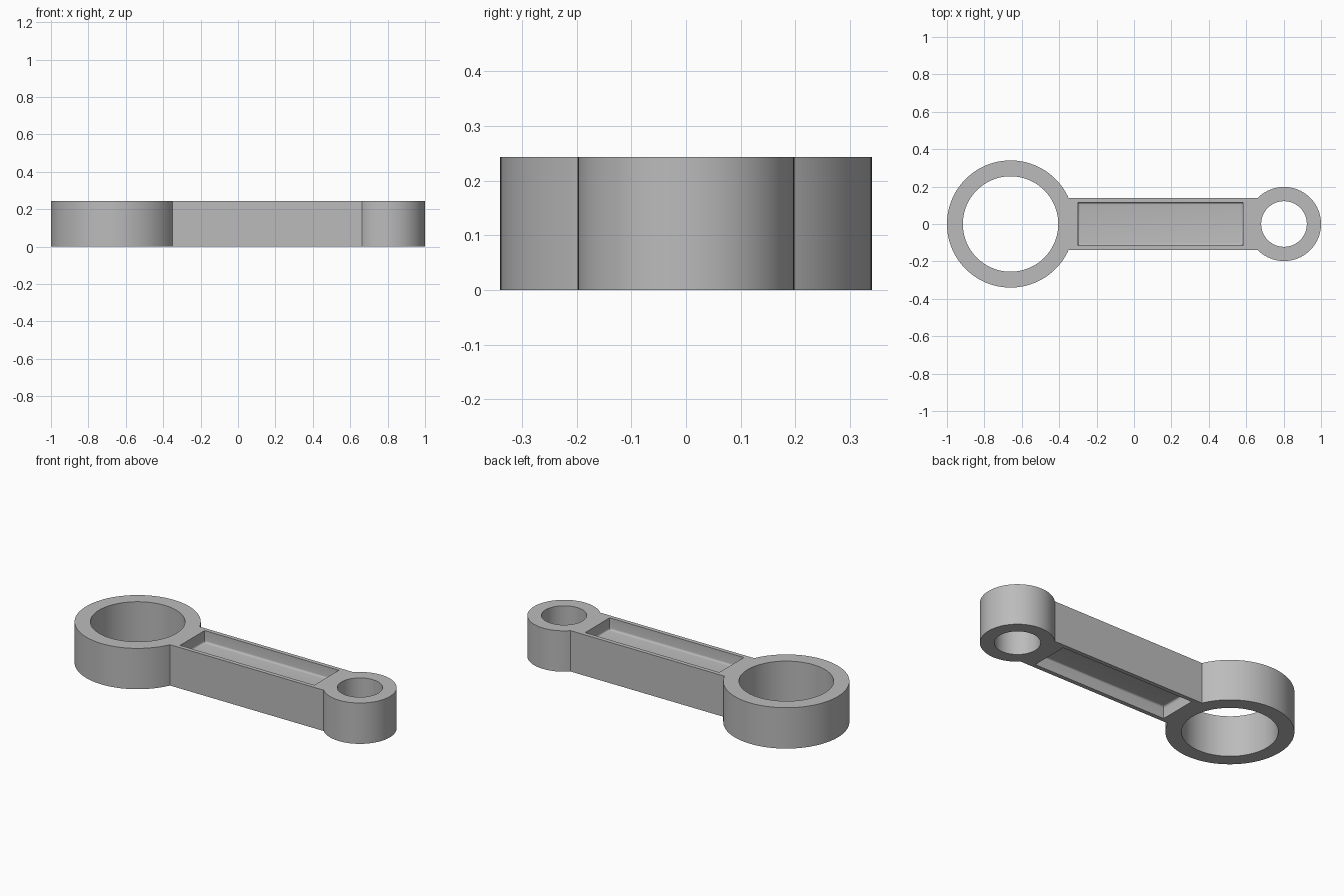
import bpy
import bmesh
import math
from mathutils import Matrix

cube = bpy.data.objects.get("Cube")
if cube:
    bpy.data.objects.remove(cube, do_unlink=True)

HEIGHT = 0.243
MID = HEIGHT / 2
POCKET_DEPTH = 0.07

metal = bpy.data.materials.new("grey_metal")
metal.use_nodes = True
color = (0.5, 0.5, 0.5, 1)
metal.diffuse_color = color
metal.node_tree.nodes["Principled BSDF"].inputs["Base Color"].default_value = color


def make_object(name, bm):
    mesh = bpy.data.meshes.new(name)
    bm.to_mesh(mesh)
    bm.free()
    mesh.materials.append(metal)
    obj = bpy.data.objects.new(name, mesh)
    bpy.context.collection.objects.link(obj)
    return obj


def cylinder(name, x, radius, height):
    bm = bmesh.new()
    bmesh.ops.create_cone(bm, cap_ends=True, segments=96, radius1=radius, radius2=radius,
                          depth=height, matrix=Matrix.Translation((x, 0, MID)))
    return make_object(name, bm)


def box(name, x0, x1, half_y, z0, z1, fillet_z=None):
    bm = bmesh.new()
    place = Matrix.Translation(((x0 + x1) / 2, 0, (z0 + z1) / 2))
    size = Matrix.Diagonal((x1 - x0, half_y * 2, z1 - z0, 1))
    bmesh.ops.create_cube(bm, size=1, matrix=place @ size)
    if fillet_z is not None:
        # Round the edges around the pocket floor
        edges = [e for e in bm.edges if all(abs(v.co.z - fillet_z) < 1e-4 for v in e.verts)]
        bmesh.ops.bevel(bm, geom=edges, offset=0.012, segments=4, profile=0.5, affect='EDGES')
    return make_object(name, bm)


def combine(target, tool, operation):
    mod = target.modifiers.new(tool.name, 'BOOLEAN')
    mod.operation = operation
    mod.solver = 'EXACT'
    mod.object = tool
    bpy.context.view_layer.objects.active = target
    bpy.ops.object.modifier_apply(modifier=mod.name)
    bpy.data.objects.remove(tool, do_unlink=True)


# Shank with a round boss at each end
rod = box("connecting_rod", -0.66, 0.80, 0.14, 0, HEIGHT)
ends = (("big_end", -0.66, 0.34, 0.255), ("small_end", 0.802, 0.198, 0.122))
for name, x, outer, inner in ends:
    combine(rod, cylinder(name, x, outer, HEIGHT), 'UNION')

# Bores through both ends
for name, x, outer, inner in ends:
    combine(rod, cylinder(name + "_bore", x, inner, HEIGHT * 2), 'DIFFERENCE')

# Matching pockets in the top and bottom of the shank
top_floor = HEIGHT - POCKET_DEPTH
pockets = (("top_pocket", top_floor, HEIGHT + 0.1, top_floor),
           ("bottom_pocket", -0.1, POCKET_DEPTH, POCKET_DEPTH))
for name, z0, z1, floor in pockets:
    combine(rod, box(name, -0.30, 0.583, 0.115, z0, z1, floor), 'DIFFERENCE')

# Smooth the round walls and keep the rims sharp
bpy.ops.object.select_all(action='DESELECT')
rod.select_set(True)
bpy.context.view_layer.objects.active = rod
bpy.ops.object.shade_smooth_by_angle(angle=math.radians(30))
